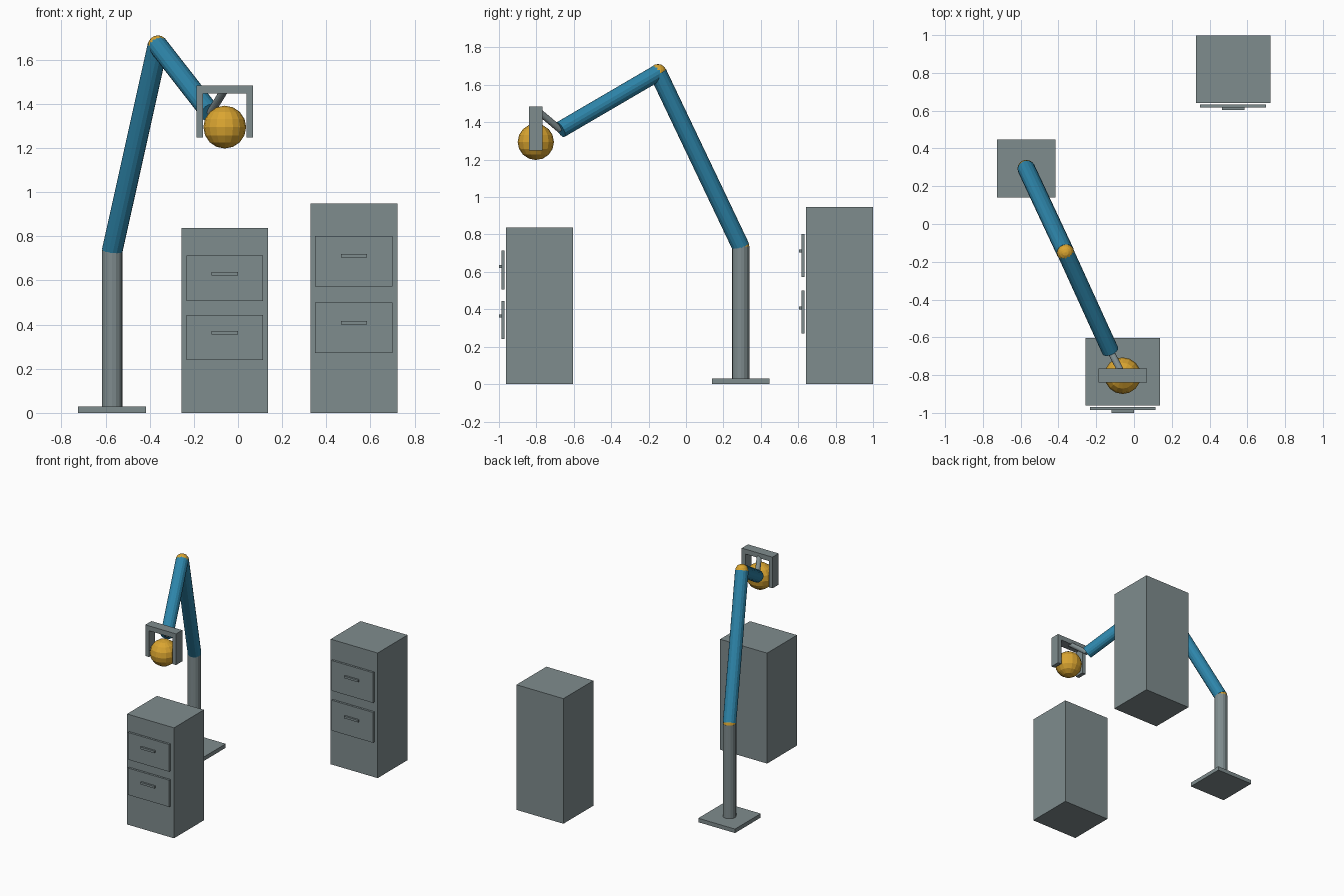
import bpy
from mathutils import Vector

if "Cube" in bpy.data.objects:
    bpy.data.objects.remove(bpy.data.objects["Cube"])


def material(name, rgb):
    m = bpy.data.materials.new(name)
    m.diffuse_color = (*rgb, 1)
    m.use_nodes = True
    m.node_tree.nodes["Principled BSDF"].inputs["Base Color"].default_value = m.diffuse_color
    return m


GREY = material("steel grey", (0.212, 0.262, 0.270))
BLUE = material("arm blue", (0.027, 0.238, 0.407))
GOLD = material("gold", (0.701, 0.376, 0.030))


def finish(name, mat):
    ob = bpy.context.object
    ob.name = name
    ob.data.materials.append(mat)
    return ob


def box(name, x, y, z, mat=GREY):
    """Box given by its (min, max) range on each axis."""
    bpy.ops.mesh.primitive_cube_add(
        size=1, location=[(a + b) / 2 for a, b in (x, y, z)])
    bpy.context.object.scale = [b - a for a, b in (x, y, z)]
    return finish(name, mat)


def rod(name, start, end, radius, mat):
    """Flat-sided cylinder between two points."""
    start, end = Vector(start), Vector(end)
    d = end - start
    bpy.ops.mesh.primitive_cylinder_add(
        vertices=16, radius=radius, depth=d.length, location=(start + end) / 2,
        rotation=d.to_track_quat('Z', 'Y').to_euler())
    return finish(name, mat)


def ball(name, centre, radius):
    bpy.ops.mesh.primitive_uv_sphere_add(
        segments=16, ring_count=8, radius=radius, location=centre)
    return finish(name, GOLD)


def cabinet(name, cx, y, height, drawer_half, drawers, handles):
    """Cabinet with two floating drawer fronts and bar handles."""
    box(name + "_body", (cx - 0.197, cx + 0.197), y, (0, height))
    front = y[0]
    for i, (dz, hz) in enumerate(zip(drawers, handles), 1):
        box(f"{name}_drawer_{i}", (cx - drawer_half, cx + drawer_half),
            (front - 0.024, front - 0.008), dz)
        box(f"{name}_handle_{i}", (cx - 0.059, cx + 0.059),
            (front - 0.038, front - 0.024), (hz - 0.008, hz + 0.008))


# Cabinets
cabinet("near_cabinet", -0.06, (-0.962, -0.604), 0.837, 0.173,
        [(0.507, 0.713), (0.24, 0.443)], [0.63, 0.363])
cabinet("far_cabinet", 0.525, (0.641, 0.999), 0.948, 0.175,
        [(0.573, 0.802), (0.271, 0.501)], [0.712, 0.408])

# Arm stand and joints
shoulder = (-0.57, 0.293, 0.735)
elbow = (-0.363, -0.15, 1.665)
wrist = (-0.125, -0.672, 1.36)
box("base_plate", (-0.724, -0.416), (0.139, 0.447), (0, 0.03))
rod("column", (-0.57, 0.293, 0.03), shoulder, 0.047, GREY)
ball("shoulder_joint", shoulder, 0.046)
rod("lower_arm", shoulder, elbow, 0.047, BLUE)
ball("elbow_joint", elbow, 0.046)
rod("upper_arm", elbow, wrist, 0.045, BLUE)
rod("wrist_rod", wrist, (-0.06, -0.797, 1.465), 0.018, GREY)

# Gripper holding the ball
grip_y = (-0.84, -0.766)
box("gripper_bar", (-0.189, 0.069), grip_y, (1.447, 1.484))
for side, x in (("left", (-0.189, -0.159)), ("right", (0.039, 0.069))):
    box(f"gripper_finger_{side}", x, grip_y, (1.248, 1.449))
ball("held_ball", (-0.06, -0.803, 1.295), 0.097)
